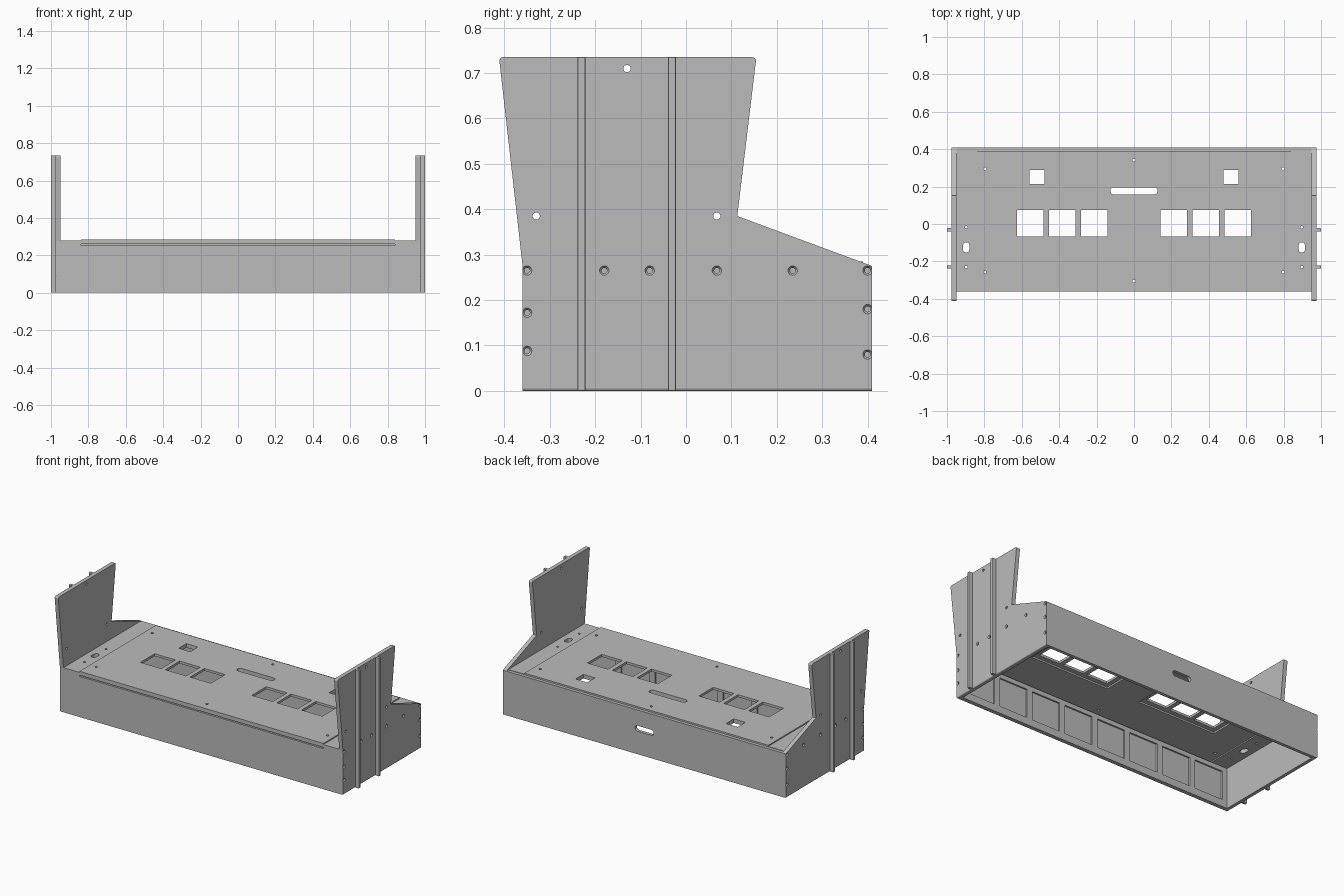
import bpy, bmesh, math
from mathutils import Vector

cube = bpy.data.objects.get("Cube")
if cube:
    bpy.data.objects.remove(cube, do_unlink=True)

grey = bpy.data.materials.new("neutral grey")
grey.use_nodes = True
grey.diffuse_color = (0.5, 0.5, 0.5, 1)
grey.node_tree.nodes["Principled BSDF"].inputs["Base Color"].default_value = (0.5, 0.5, 0.5, 1)

T = 0.025            # board thickness
INNER, OUTER = 0.95, 0.975
TOP = 0.285


# ---- helpers ----
def loft(bm, rings):
    """Closed solid through rings of equal point count."""
    vs = [[bm.verts.new(p) for p in ring] for ring in rings]
    n = len(vs[0])
    for a, b in zip(vs, vs[1:]):
        for i in range(n):
            j = (i + 1) % n
            bm.faces.new((a[i], a[j], b[j], b[i]))
    bm.faces.new(vs[0][::-1])
    bm.faces.new(vs[-1])


def place(axis, u, v, w):
    return {"x": (w, u, v), "y": (u, w, v), "z": (u, v, w)}[axis]


def prism(bm, axis, pts, lo, hi):
    loft(bm, [[place(axis, u, v, w) for u, v in pts] for w in (lo, hi)])


def rect(u, v, w, h):
    return [(u + a * w / 2, v + b * h / 2) for a, b in ((-1, -1), (1, -1), (1, 1), (-1, 1))]


def circle(u, v, r, n=20):
    return [(u + r * math.cos(math.tau * i / n), v + r * math.sin(math.tau * i / n)) for i in range(n)]


def slot(u, v, w, h):
    """Rectangle with fully rounded short ends."""
    r, pts = min(w, h) / 2, []
    for i in range(24):
        a = math.tau * (i + 0.5) / 24
        c, s = math.cos(a), math.sin(a)
        pts.append((u + math.copysign(w / 2 - r, c) + r * c, v + math.copysign(h / 2 - r, s) + r * s))
    return pts


def make(name, bm, flip=False):
    if flip:
        bmesh.ops.scale(bm, vec=Vector((-1, 1, 1)), verts=bm.verts)
    bmesh.ops.recalc_face_normals(bm, faces=bm.faces)
    mesh = bpy.data.meshes.new(name)
    bm.to_mesh(mesh)
    bm.free()
    mesh.materials.append(grey)
    ob = bpy.data.objects.new(name, mesh)
    bpy.context.collection.objects.link(ob)
    return ob


def cut(ob, bm, flip=False):
    """Subtract the cutter solids, then discard the cutter."""
    cutter = make("cutter", bm, flip)
    cutter.hide_render = True
    mod = ob.modifiers.new("cut", "BOOLEAN")
    mod.operation, mod.solver, mod.object = "DIFFERENCE", "EXACT", cutter
    bpy.context.view_layer.update()
    mesh = bpy.data.meshes.new_from_object(ob.evaluated_get(bpy.context.evaluated_depsgraph_get()))
    ob.modifiers.clear()
    ob.data = mesh
    bpy.data.objects.remove(cutter, do_unlink=True)


# ---- side panels with ribs ----
profile = [(-0.36, 0), (0.41, 0), (0.41, 0.275), (0.113, 0.385),
           (0.155, 0.735), (-0.412, 0.735), (-0.36, 0.275)]
screws = [(y, 0.265) for y in (-0.35, -0.18, -0.08, 0.068, 0.235, 0.4)]
screws += [(-0.35, 0.172), (-0.35, 0.088), (0.4, 0.18), (0.4, 0.08)]

for side, flip in (("left", False), ("right", True)):
    bm = bmesh.new()
    prism(bm, "x", profile, INNER, OUTER)
    corners = [e for e in bm.edges if all(v.co.z > 0.7 for v in e.verts)
               and abs(e.verts[0].co.x - e.verts[1].co.x) > 0.01]
    bmesh.ops.bevel(bm, geom=corners, offset=0.009, segments=4, affect="EDGES", profile=0.5)
    foot = [e for e in bm.edges if all(v.co.z < 0.001 and v.co.x > 0.97 for v in e.verts)]
    bmesh.ops.bevel(bm, geom=foot, offset=0.006, segments=3, affect="EDGES", profile=0.5)
    panel = make(side + "_side_panel", bm, flip)

    # mounting holes and countersunk screw holes
    bm = bmesh.new()
    for y, z in ((-0.33, 0.385), (0.068, 0.385), (-0.13, 0.71)):
        prism(bm, "x", circle(y, z, 0.008), INNER - 0.02, OUTER + 0.02)
    for y, z in screws:
        steps = ((INNER - 0.01, 0.006), (OUTER - 0.006, 0.006), (OUTER, 0.0105), (OUTER + 0.01, 0.0105))
        loft(bm, [[(x, u, v) for u, v in circle(y, z, r)] for x, r in steps])
    cut(panel, bm, flip)

    for label, y in (("front", -0.23), ("rear", -0.031)):
        bm = bmesh.new()
        prism(bm, "x", rect(y, 0.3675, 0.017, 0.735), OUTER - 0.001, 1.0)
        outer = [e for e in bm.edges if all(v.co.x > 0.99 for v in e.verts)]
        bmesh.ops.bevel(bm, geom=outer, offset=0.003, segments=2, affect="EDGES", profile=0.5)
        make(f"{side}_{label}_rib", bm, flip)

    # slightly lower end strip of the deck
    bm = bmesh.new()
    prism(bm, "z", rect(0.895, 0.015, 0.11, 0.75), TOP - 0.007 - T, TOP - 0.007)
    strip = make(side + "_deck_strip", bm, flip)
    bm = bmesh.new()
    prism(bm, "z", slot(0.897, -0.125, 0.034, 0.055), 0.2, 0.35)
    for y in (-0.018, -0.23):
        prism(bm, "z", circle(0.897, y, 0.007), 0.2, 0.35)
    cut(strip, bm, flip)

# ---- main deck ----
bm = bmesh.new()
prism(bm, "z", rect(0, 0.015, 1.68, 0.75), TOP - T, TOP)
deck = make("main_deck", bm)

# shallow recesses under the window groups
bm = bmesh.new()
for s in (-1, 1):
    prism(bm, "z", rect(s * 0.384, 0.005, 0.54, 0.2), 0.2, TOP - T + 0.01)
cut(deck, bm)

# windows, handle slot and screw holes
bm = bmesh.new()
for s in (-1, 1):
    for x in (0.213, 0.384, 0.555):
        prism(bm, "z", rect(s * x, 0.005, 0.143, 0.141), 0.2, 0.35)
    prism(bm, "z", rect(s * 0.518, 0.251, 0.08, 0.076), 0.2, 0.35)
    for y in (0.295, -0.257):
        prism(bm, "z", circle(s * 0.797, y, 0.008), 0.2, 0.35)
for y in (0.342, -0.305):
    prism(bm, "z", circle(0, y, 0.008), 0.2, 0.35)
prism(bm, "z", slot(0, 0.177, 0.254, 0.038), 0.2, 0.35)
cut(deck, bm)

# ---- front board with a row of square pockets inside ----
front_top = TOP - 0.007 - T
bm = bmesh.new()
prism(bm, "y", rect(0, front_top / 2, 2 * INNER, front_top), -0.36, -0.36 + T)
front = make("front_board", bm)
bm = bmesh.new()
for i in range(8):
    prism(bm, "y", rect((i - 3.5) * 0.234, 0.135, 0.195, 0.18), -0.36 + T - 0.01, -0.3)
cut(front, bm)

# ---- back board with a cable slot ----
bm = bmesh.new()
prism(bm, "y", rect(0, 0.1375, 2 * INNER, 0.275), 0.39, 0.41)
back = make("back_board", bm)
bm = bmesh.new()
prism(bm, "y", slot(0, 0.16, 0.13, 0.035), 0.35, 0.45)
cut(back, bm)
